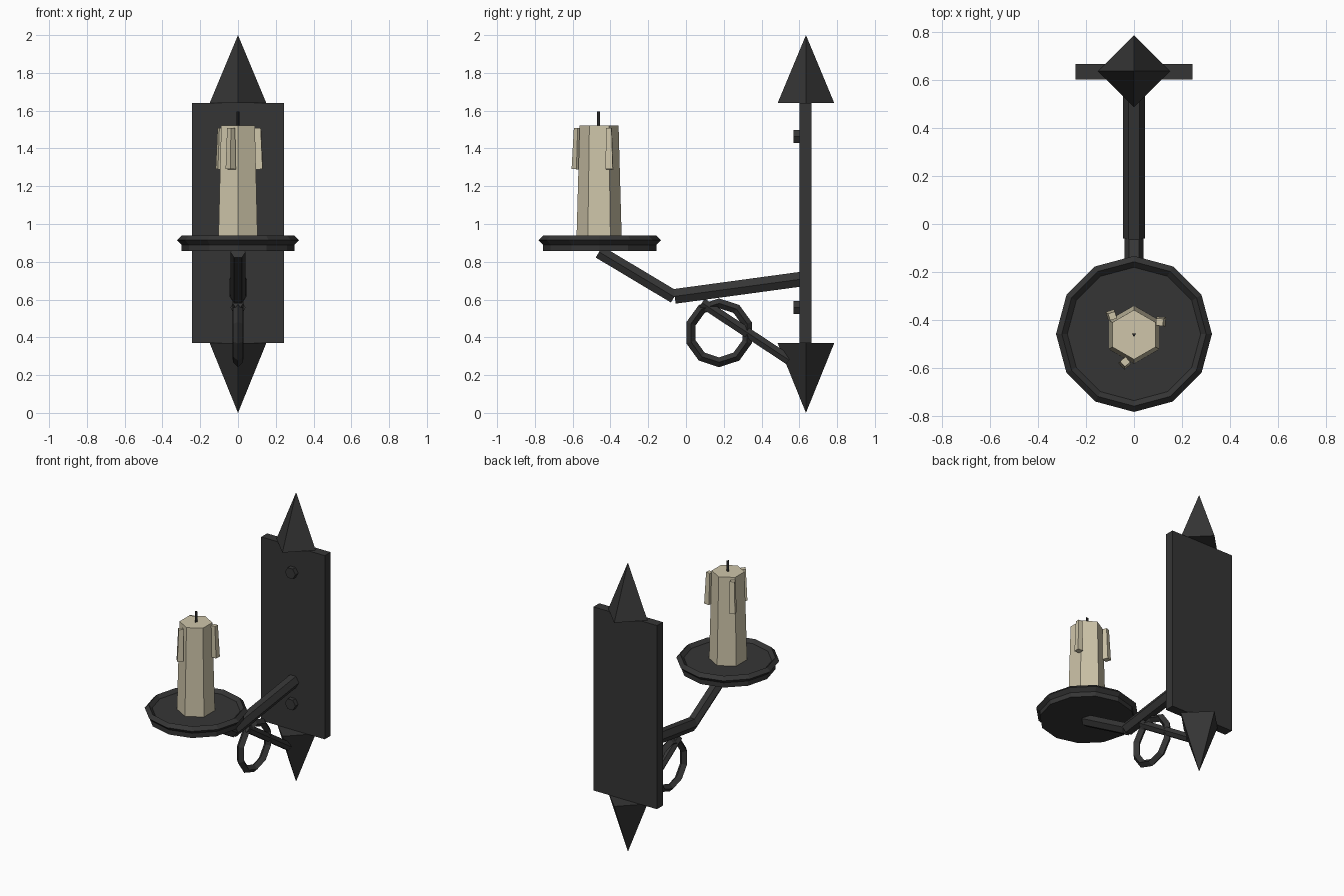
import bpy, bmesh, math
from mathutils import Matrix, Vector

if "Cube" in bpy.data.objects:
    bpy.data.objects.remove(bpy.data.objects["Cube"])


def material(name, rgb):
    m = bpy.data.materials.new(name)
    m.diffuse_color = (*rgb, 1)
    m.use_nodes = True
    m.node_tree.nodes["Principled BSDF"].inputs["Base Color"].default_value = m.diffuse_color
    return m


IRON = material("dark_iron", (0.036, 0.036, 0.036))
WAX = material("cream_wax", (0.62, 0.56, 0.40))
WICK = material("black_wick", (0.02, 0.02, 0.02))


def finish(name, bm, mat, matrix):
    bmesh.ops.remove_doubles(bm, verts=bm.verts, dist=1e-5)
    bmesh.ops.recalc_face_normals(bm, faces=bm.faces)
    me = bpy.data.meshes.new(name)
    bm.to_mesh(me)
    bm.free()
    me.materials.append(mat)
    ob = bpy.data.objects.new(name, me)
    ob.matrix_world = matrix
    bpy.context.collection.objects.link(ob)
    return ob


def lathe(name, profile, sides, mat, matrix, phase=0.0, closed=False):
    """Spin (radius, z) points into a faceted solid; closed makes a ring."""
    bm = bmesh.new()
    rings = []
    for r, z in profile:
        angles = [math.radians(phase) + math.tau * i / sides for i in range(sides)]
        rings.append([bm.verts.new((r * math.cos(a), r * math.sin(a), z)) for a in angles])
    pairs = list(zip(rings, rings[1:]))
    if closed:
        pairs.append((rings[-1], rings[0]))
    else:
        for ring, (r, _) in ((rings[0], profile[0]), (rings[-1], profile[-1])):
            if r > 0:
                bm.faces.new(ring)
    for a, b in pairs:
        for i in range(sides):
            j = (i + 1) % sides
            bm.faces.new((a[i], a[j], b[j], b[i]))
    return finish(name, bm, mat, matrix)


def bar(name, start, end, radius):
    """Six-sided bar between two (y, z) points at x = 0."""
    dy, dz = end[0] - start[0], end[1] - start[1]
    m = Matrix.Translation((0, *start)) @ Matrix.Rotation(math.atan2(-dy, dz), 4, 'X')
    lathe(name, [(radius, 0), (radius, math.hypot(dy, dz))], 6, IRON, m)


def ring_profile(major, minor):
    return [(major + minor, 0), (major, minor), (major - minor, 0), (major, -minor)]


at = lambda x, y, z: Matrix.Translation((x, y, z))
WALL_Y, CUP_Y = 0.633, -0.457

# wall plate
bm = bmesh.new()
bmesh.ops.create_cube(bm, size=1, matrix=Matrix.Diagonal((0.486, 0.064, 1.27, 1)))
finish("wall_plate", bm, IRON, at(0, WALL_Y, 1.005))

# pointed ends above and below the plate
lathe("top_spike", [(0.15, 1.64), (0, 2.0)], 4, IRON, at(0, WALL_Y + 0.002, 0))
lathe("bottom_spike", [(0, 0.0), (0.15, 0.37)], 4, IRON, at(0, WALL_Y + 0.002, 0))

# bolts
for i, z in enumerate((0.557, 1.464)):
    lathe(f"bolt_{i + 1}", [(0.04, 0), (0.04, 0.04)], 6, IRON,
          at(0, 0.61, z) @ Matrix.Rotation(math.pi / 2, 4, 'X'))

# bent arm and brace
bar("rear_arm", (0.61, 0.708), (-0.06, 0.617), 0.045)
bar("front_arm", (-0.062, 0.614), (-0.46, 0.852), 0.04)
bar("brace", (0.545, 0.28), (0.085, 0.583), 0.03)

# hanging ring in the side plane
lathe("scroll_ring", ring_profile(0.156, 0.026), 10, IRON,
      at(0, 0.175, 0.424) @ Matrix.Rotation(math.pi / 2, 4, 'Y'), 0, True)

# drip dish with raised rim
lathe("dish", [(0.30, 0.857), (0.30, 0.915)], 12, IRON, at(0, CUP_Y, 0))
lathe("dish_rim", ring_profile(0.30, 0.024), 12, IRON, at(0, CUP_Y, 0.914), 0, True)

# candle and wick
lathe("candle", [(0.12, 0.91), (0.103, 1.522)], 6, WAX, at(0, -0.46, 0), 90)
lathe("wick", [(0.01, 1.51), (0.01, 1.595)], 3, WICK, at(0, -0.46, 0), -90)

# wax drips leaning with the candle sides
for i, angle in enumerate((26, 139, 252)):
    m = (at(0, -0.46, 1.29) @ Matrix.Rotation(math.radians(angle), 4, 'Z')
         @ at(0.125, 0, 0) @ Matrix.Rotation(-0.03, 4, 'Y'))
    lathe(f"wax_drip_{i + 1}", [(0.027, 0), (0.021, 0.218)], 4, WAX, m, 15)
